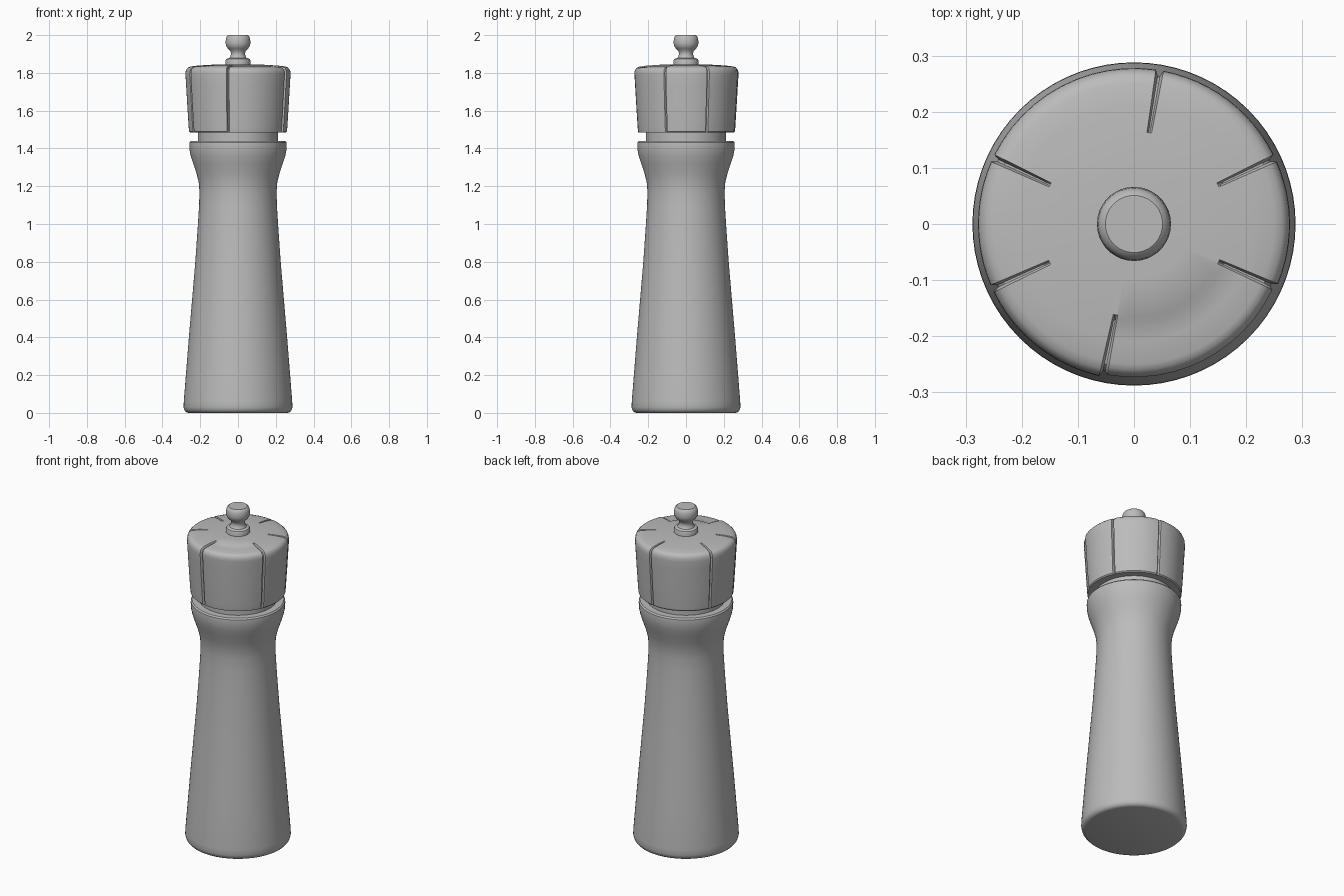
import bpy, bmesh, math

if "Cube" in bpy.data.objects:
    bpy.data.objects.remove(bpy.data.objects["Cube"])

grey = bpy.data.materials.new("plain grey")
grey.diffuse_color = (0.5, 0.5, 0.5, 1)
grey.use_nodes = True
grey.node_tree.nodes["Principled BSDF"].inputs["Base Color"].default_value = grey.diffuse_color


def lathe(name, profile, angles, shape=None):
    """Spin a (radius, z) profile; shape(r, z, angle index) may adjust it."""
    bm = bmesh.new()
    rings = []
    for r, z in profile:
        ring = []
        for i, a in enumerate(angles):
            rr, zz = shape(r, z, i) if shape else (r, z)
            ring.append(bm.verts.new((rr * math.cos(a), rr * math.sin(a), zz)))
        rings.append(ring)
    n = len(angles)
    for low, high in zip(rings, rings[1:]):
        for i in range(n):
            j = (i + 1) % n
            bm.faces.new((low[i], low[j], high[j], high[i]))
    bm.faces.new(rings[0][::-1])
    bm.faces.new(rings[-1])
    bmesh.ops.recalc_face_normals(bm, faces=bm.faces)
    mesh = bpy.data.meshes.new(name)
    bm.to_mesh(mesh)
    bm.free()
    mesh.materials.append(grey)
    ob = bpy.data.objects.new(name, mesh)
    bpy.context.collection.objects.link(ob)
    bpy.ops.object.select_all(action='DESELECT')
    ob.select_set(True)
    bpy.context.view_layer.objects.active = ob
    bpy.ops.object.shade_smooth_by_angle(angle=math.radians(35))
    return ob


circle = [2 * math.pi * i / 72 for i in range(72)]

# Flared body with a waist and a rounded foot
lathe("body", [(0.262, 0), (0.275, 0.004), (0.284, 0.015), (0.288, 0.03), (0.287, 0.06),
               (0.276, 0.2), (0.260, 0.4), (0.243, 0.6), (0.226, 0.8), (0.212, 1.0),
               (0.206, 1.1), (0.204, 1.17), (0.208, 1.22), (0.220, 1.27), (0.237, 1.32),
               (0.250, 1.36), (0.256, 1.39), (0.258, 1.42), (0.257, 1.432),
               (0.250, 1.44), (0.20, 1.44)], circle)

# Recessed collar between body and cap
lathe("neck", [(0.212, 1.43), (0.212, 1.50)], circle)

# Cap angles: even steps, plus tight triples at each groove
grooves = [math.radians(d) for d in (25, 80.5, 155, 204.5, 258.5, 336)]
half = 0.025
marks = []
for k, g in enumerate(grooves):
    following = grooves[(k + 1) % 6] + (2 * math.pi if k == 5 else 0)
    lowered = k == 4                      # front right panel is sunk
    marks += [(g - half, False, k == 5), (g - half * 0.3, True, False),
              (g + half * 0.3, True, False), (g + half, False, lowered)]
    steps = 12
    for s in range(1, steps):
        t = g + half + (following - g - 2 * half) * s / steps
        marks.append((t, False, lowered))


def cut(r, z, i):
    """Sink the grooves and the lowered panel into the cap."""
    _, groove, lowered = marks[i]
    if r < 0.172 or z < 1.485:
        return r, z
    depth = 0.012 if groove else 0.005 if lowered else 0
    if z < 1.80:
        return r - depth, z
    if r > 0.262:
        return r - depth * 0.8, z - depth * 0.6
    return r, z - depth


lathe("cap", [(0.20, 1.484), (0.253, 1.484), (0.259, 1.49), (0.261, 1.51), (0.268, 1.62),
              (0.275, 1.74), (0.278, 1.79), (0.277, 1.808), (0.272, 1.821), (0.264, 1.829),
              (0.25, 1.834), (0.21, 1.839), (0.175, 1.841), (0.165, 1.842),
              (0.10, 1.845), (0.03, 1.846)], [m[0] for m in marks], cut)

# Adjusting knob with a base ring, waist and rounded head
lathe("knob", [(0.065, 1.835), (0.066, 1.865), (0.062, 1.873), (0.046, 1.879), (0.039, 1.89),
               (0.037, 1.902), (0.041, 1.917), (0.054, 1.93), (0.062, 1.941), (0.066, 1.958),
               (0.064, 1.98), (0.059, 1.994), (0.051, 2.0)], circle[::2])
